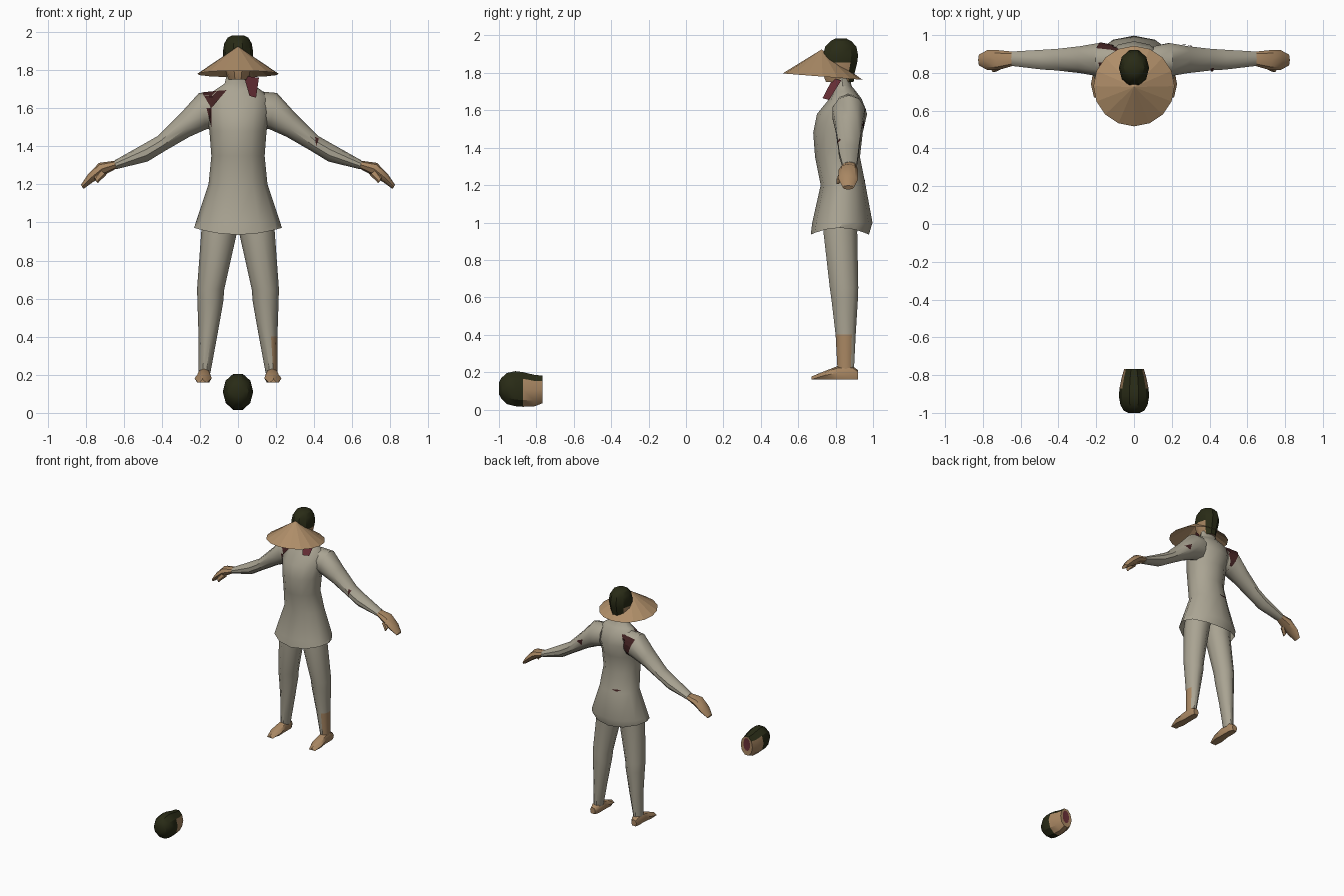
import bpy, bmesh, math
from mathutils import Vector, Matrix
from mathutils.bvhtree import BVHTree

if "Cube" in bpy.data.objects:
    bpy.data.objects.remove(bpy.data.objects["Cube"])


def material(name, rgb):
    m = bpy.data.materials.new(name)
    m.use_nodes = True
    m.diffuse_color = (*rgb, 1)
    bsdf = m.node_tree.nodes["Principled BSDF"]
    bsdf.inputs["Base Color"].default_value = (*rgb, 1)
    bsdf.inputs["Roughness"].default_value = 0.9
    return m


CLOTH = material("grey cloth", (0.40, 0.37, 0.29))
SKIN = material("tan skin", (0.40, 0.245, 0.125))
STRAW = material("woven straw", (0.43, 0.27, 0.14))
HAIR = material("dark hair", (0.022, 0.024, 0.008))
TEAR = material("dark red", (0.055, 0.016, 0.016))
RED = material("deep red", (0.15, 0.03, 0.04))


def finish(name, bm, mats, smooth=40):
    """Turn a bmesh into an object with smooth shading below an angle."""
    me = bpy.data.meshes.new(name)
    bm.to_mesh(me)
    bm.free()
    for m in mats:
        me.materials.append(m)
    ob = bpy.data.objects.new(name, me)
    bpy.context.collection.objects.link(ob)
    if smooth:
        bpy.ops.object.select_all(action="DESELECT")
        ob.select_set(True)
        bpy.context.view_layer.objects.active = ob
        bpy.ops.object.shade_smooth_by_angle(angle=math.radians(smooth))
    return ob


def loft(rings, n=10, caps=(True, True), side=1):
    """Skin elliptical rings, each given as centre, first and second half axis."""
    bm = bmesh.new()
    loops = []
    for c, u, v in rings:
        loop = []
        for i in range(n):
            a = math.tau * i / n
            p = Vector(c) + Vector(u) * math.cos(a) + Vector(v) * math.sin(a)
            p.x *= side
            loop.append(bm.verts.new(p))
        loops.append(loop)
    for lo, hi in zip(loops, loops[1:]):
        for i in range(n):
            j = (i + 1) % n
            bm.faces.new((lo[i], lo[j], hi[j], hi[i]))
    for cap, loop in zip(caps, (loops[0], loops[-1])):
        if cap:
            bm.faces.new(loop)
    bmesh.ops.recalc_face_normals(bm, faces=bm.faces)
    return bm


def level(z, x0, x1, y0, y1):
    """Horizontal ring from its bounds."""
    return (((x0 + x1) / 2, (y0 + y1) / 2, z), ((x1 - x0) / 2, 0, 0), (0, (y1 - y0) / 2, 0))


def limb(xu, zu, xl, zl, y, ry):
    """Ring across an arm, from its upper and lower edge."""
    return (((xu + xl) / 2, y, (zu + zl) / 2), ((xu - xl) / 2, 0, (zu - zl) / 2), (0, ry, 0))


# Tunic with a flared, pointed, open hem
tunic_shape = [(0.96, 0.23, 0.667, 0.978), (1.0, 0.222, 0.675, 0.997),
               (1.2, 0.155, 0.72, 0.96), (1.35, 0.14, 0.69, 0.93),
               (1.48, 0.15, 0.68, 0.945), (1.58, 0.165, 0.70, 0.968),
               (1.66, 0.165, 0.765, 0.94), (1.70, 0.115, 0.785, 0.91),
               (1.73, 0.07, 0.79, 0.885), (1.78, 0.058, 0.79, 0.875)]
bm = loft([level(z, -x, x, a, b) for z, x, a, b in tunic_shape], n=12, caps=(False, True))
for v in bm.verts:
    if v.co.z < 0.97:
        v.co.z = 0.935 + 0.037 * (v.co.x / 0.23) ** 2
tunic = finish("tunic", bm, [CLOTH])

# Arms, hands, legs and feet on both sides
sleeve = [limb(0.10, 1.69, 0.11, 1.50, 0.865, 0.08), limb(0.205, 1.68, 0.165, 1.49, 0.87, 0.092),
          limb(0.30, 1.575, 0.255, 1.45, 0.87, 0.075), limb(0.42, 1.455, 0.385, 1.375, 0.87, 0.06),
          limb(0.49, 1.415, 0.475, 1.32, 0.87, 0.055), limb(0.65, 1.325, 0.64, 1.28, 0.875, 0.04)]
hand = [limb(0.64, 1.325, 0.635, 1.285, 0.875, 0.037), limb(0.73, 1.313, 0.70, 1.25, 0.868, 0.052),
        limb(0.79, 1.25, 0.765, 1.21, 0.868, 0.052), limb(0.825, 1.198, 0.812, 1.176, 0.868, 0.03)]
thumb = [limb(0.73, 1.28, 0.69, 1.25, 0.84, 0.022), limb(0.755, 1.235, 0.73, 1.215, 0.818, 0.016),
         limb(0.745, 1.215, 0.735, 1.205, 0.812, 0.008)]
trouser = [level(1.02, 0.0, 0.185, 0.735, 0.93), level(0.95, 0.005, 0.193, 0.73, 0.92),
           level(0.65, 0.072, 0.215, 0.765, 0.925), level(0.58, 0.078, 0.213, 0.775, 0.922),
           level(0.40, 0.11, 0.207, 0.797, 0.91), level(0.21, 0.145, 0.207, 0.808, 0.9)]


def foot_ring(y, x0, x1, top):
    return (((x0 + x1) / 2, y, (0.16 + top) / 2), ((x1 - x0) / 2, 0, 0), (0, 0, (top - 0.16) / 2))


foot = [foot_ring(0.92, 0.16, 0.205, 0.21), foot_ring(0.89, 0.143, 0.215, 0.233),
        foot_ring(0.81, 0.143, 0.215, 0.232), foot_ring(0.74, 0.138, 0.228, 0.205),
        foot_ring(0.67, 0.16, 0.212, 0.176)]

sleeves = []
for side, label in ((1, "left"), (-1, "right")):
    sleeves.append(finish(label + "_sleeve", loft(sleeve, side=side), [CLOTH]))
    finish(label + "_hand", loft(hand, n=8, side=side), [SKIN])
    finish(label + "_thumb", loft(thumb, n=6, side=side), [SKIN])
    bm = loft(trouser, side=side)
    if side == 1:  # torn trouser leg baring the outer shin
        for f in bm.faces:
            if f.calc_center_median().z < 0.4 and f.normal.x > 0.2 and f.normal.y < 0.3 and len(f.verts) == 4:
                f.material_index = 1
    finish(label + "_trouser_leg", bm, [CLOTH, SKIN])
    bm = loft(foot, n=8, side=side)
    for v in bm.verts:
        if v.co.z < 0.175:
            v.co.z = 0.16
    finish(label + "_foot", bm, [SKIN])

# Heads: one on the body, one lying on the ground crown forward
head_shape = [(-0.113, 0.03, -0.045, 0.06), (-0.115, 0.052, -0.08, 0.075), (-0.07, 0.065, -0.098, 0.08),
              (-0.01, 0.077, -0.1, 0.095), (0.03, 0.08, -0.097, 0.1), (0.075, 0.072, -0.085, 0.09),
              (0.105, 0.055, -0.055, 0.062), (0.118, 0.03, -0.03, 0.035)]


def head(name, matrix):
    bm = loft([level(z, -x, x, a, b) for z, x, a, b in head_shape])
    for f in bm.faces:
        c = f.calc_center_median()
        hairy = c.z > 0 or (c.y > 0.03 and c.z > -0.1)
        f.material_index = 1 if hairy else 2 if len(f.verts) > 4 else 0
    bm.transform(matrix)
    finish(name, bm, [SKIN, HAIR, RED], 30)


head("upper_head", Matrix.Translation((0, 0.825, 1.865)))
head("ground_head", Matrix.Translation((0, -0.882, 0.11)) @ Matrix.Rotation(math.pi / 2, 4, "X"))

# Wide conical hat, tipped over the face
bm = bmesh.new()
apex = bm.verts.new((0, 0.725, 1.925))
rim = []
for i in range(16):
    a = math.tau * i / 16
    y = 0.213 * math.sin(a)
    rim.append(bm.verts.new((0.215 * math.cos(a), 0.73 + y, 1.78 - 0.08 * y)))
for i in range(16):
    bm.faces.new((rim[i], rim[(i + 1) % 16], apex))
finish("straw_hat", bm, [STRAW], 0)

# Tears in the clothing, draped just above the cloth
trees = [BVHTree.FromPolygons([v.co for v in o.data.vertices], [p.vertices for p in o.data.polygons])
         for o in [tunic] + sleeves]


def drape(x, z, face):
    hits = [t.ray_cast(Vector((x, 0.85 + face, z)), Vector((0, -face, 0)))[0] for t in trees]
    hits = [h for h in hits if h]
    if hits:
        return max(hits, key=lambda h: h.y * face) + Vector((0, face * 0.006, 0))
    p = Vector((x, 0.86, z))
    near = min((t.find_nearest(p)[0] for t in trees), key=lambda h: (h - p).length)
    return near + Vector((0, face * 0.006, 0.004))


def tear(name, points, face):
    bm = bmesh.new()
    bm.faces.new([bm.verts.new((x, 0, z)) for x, z in points])
    bmesh.ops.subdivide_edges(bm, edges=bm.edges[:], cuts=5, use_grid_fill=True)
    bmesh.ops.triangulate(bm, faces=bm.faces[:])
    for v in bm.verts:
        v.co = drape(v.co.x, v.co.z, face)
    finish(name, bm, [TEAR], 0)


tear("right_shoulder_front_tear", [(-0.19, 1.685), (-0.06, 1.695), (-0.14, 1.60)], -1)
tear("right_armpit_tear", [(-0.165, 1.60), (-0.14, 1.60), (-0.138, 1.49)], -1)
tear("right_shoulder_back_tear", [(-0.08, 1.67), (-0.20, 1.66), (-0.14, 1.50)], 1)
tear("back_waist_tear", [(-0.01, 1.225), (-0.09, 1.23), (-0.05, 1.212)], 1)
tear("left_arm_back_tear", [(0.25, 1.55), (0.31, 1.52), (0.26, 1.50)], 1)
tear("left_elbow_tear", [(0.405, 1.45), (0.425, 1.44), (0.41, 1.40)], -1)

# Red strip hanging from the collar
bm = bmesh.new()
bm.faces.new([bm.verts.new(p) for p in ((0.03, 0.785, 1.77), (0.11, 0.83, 1.76),
                                        (0.095, 0.765, 1.655), (0.06, 0.73, 1.665))])
finish("collar_strip", bm, [RED], 0)
